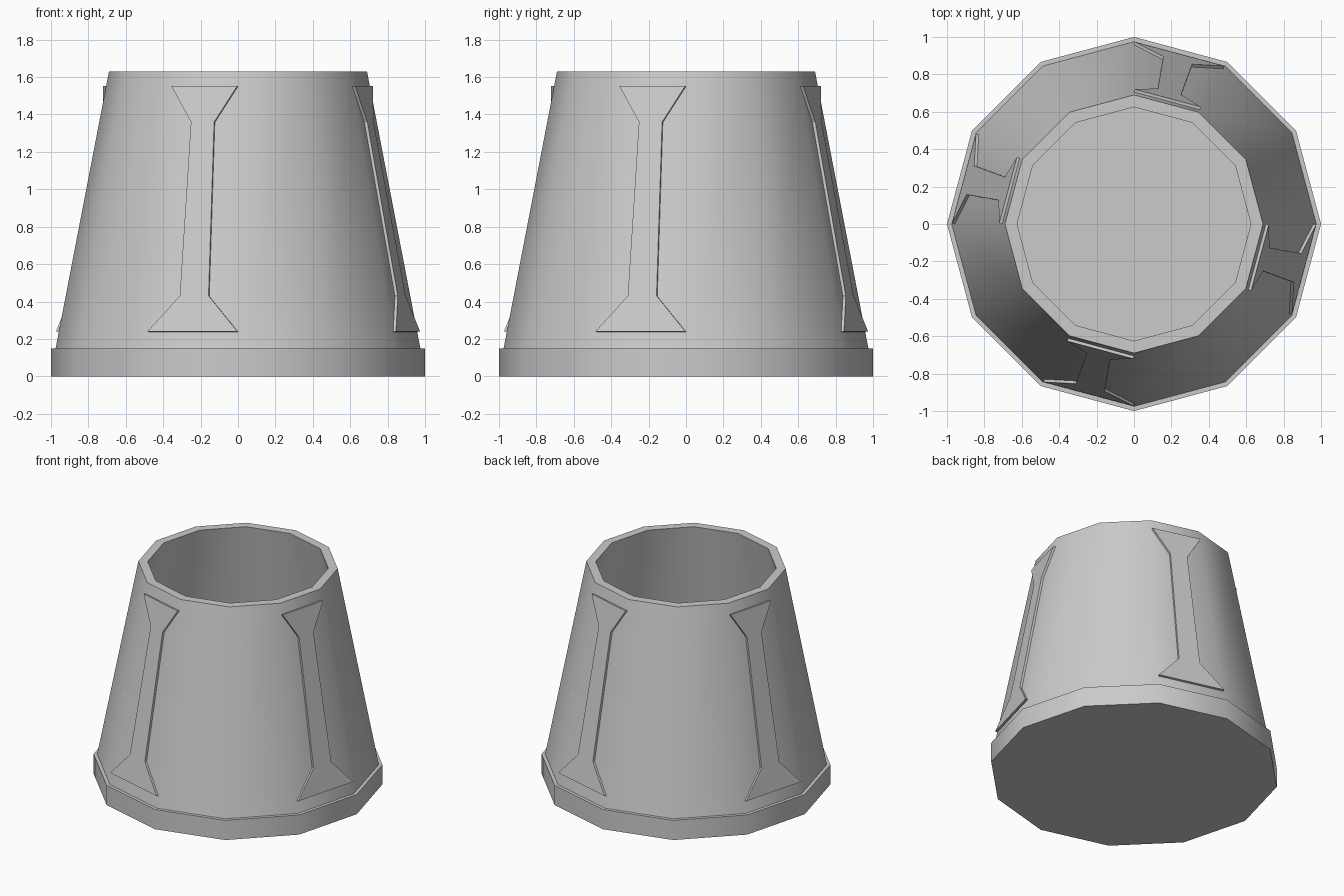
import bpy, bmesh, math
from mathutils import Vector

if "Cube" in bpy.data.objects:
    bpy.data.objects.remove(bpy.data.objects["Cube"])

SIDES = 12
Z0, R0 = 0.15, 0.975      # wall foot
Z1, R1 = 1.63, 0.69       # wall top


def finish(bm, name):
    bmesh.ops.recalc_face_normals(bm, faces=bm.faces)
    me = bpy.data.meshes.new(name)
    bm.to_mesh(me)
    bm.free()
    ob = bpy.data.objects.new(name, me)
    bpy.context.collection.objects.link(ob)
    return ob


def ring_point(step, r, z):
    a = math.radians(step * 360 / SIDES)
    return Vector((r * math.cos(a), r * math.sin(a), z))


def wall_radius(z):
    return R0 + (R1 - R0) * (z - Z0) / (Z1 - Z0)


# tapered tub: foot band, sloped wall, rim, hollow inside
profile = [(1.0, 0), (1.0, Z0), (R0, Z0), (R1, Z1), (0.625, Z1), (0.91, Z0)]
bm = bmesh.new()
rings = [[bm.verts.new(ring_point(i, r, z)) for i in range(SIDES)] for r, z in profile]
for a, b in zip(rings, rings[1:]):
    for i in range(SIDES):
        j = (i + 1) % SIDES
        bm.faces.new((a[i], a[j], b[j], b[i]))
bm.faces.new(rings[0])
bm.faces.new(rings[-1])
tub = finish(bm, "tub_body")
bpy.context.view_layer.objects.active = tub
tub.select_set(True)
bpy.ops.object.shade_smooth_by_angle(angle=math.radians(40))

# raised flared straps on four of the twelve wall facets
outline = [(0, 0.238), (1, 0.238), (2/3, 0.428), (2/3, 1.357),
           (1, 1.55), (0, 1.55), (1/3, 1.357), (1/3, 0.428)]
for n, (side, step) in enumerate({"right": 11, "back": 2, "left": 5, "front": 8}.items()):
    def on_wall(t, z):
        r = wall_radius(z)
        return ring_point(step, r, z).lerp(ring_point(step + 1, r, z), t)
    normal = (on_wall(1, 0.3) - on_wall(0, 0.3)).cross(on_wall(0, 1.5) - on_wall(0, 0.3)).normalized()
    bm = bmesh.new()
    inner = [bm.verts.new(on_wall(t, z) - normal * 0.005) for t, z in outline]
    outer = [bm.verts.new(on_wall(t, z) + normal * 0.016) for t, z in outline]
    bm.faces.new(inner[::-1])
    bm.faces.new(outer)
    for i in range(len(outline)):
        j = (i + 1) % len(outline)
        bm.faces.new((inner[i], inner[j], outer[j], outer[i]))
    finish(bm, side + "_strap")
